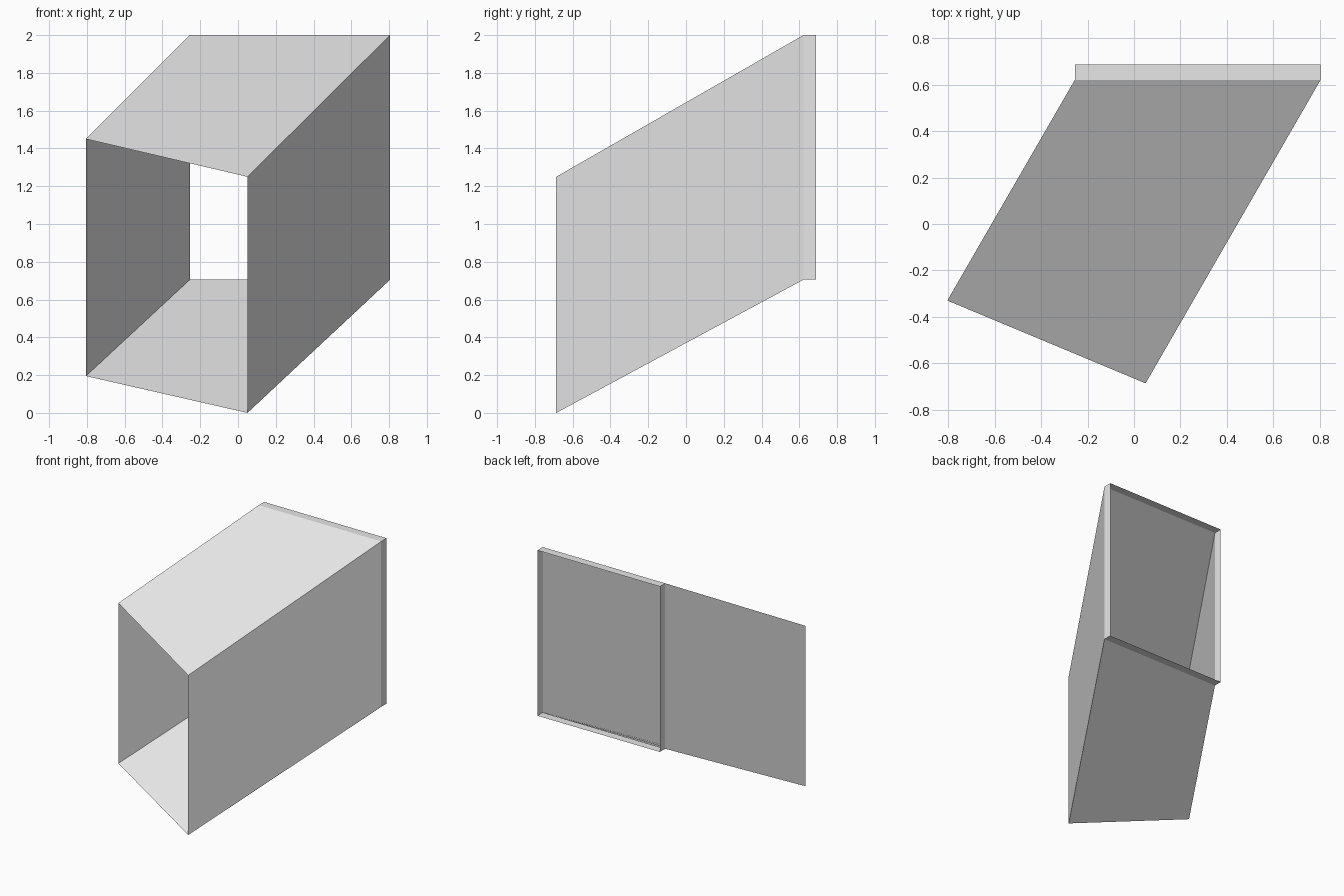
import bpy
import bmesh

cube = bpy.data.objects.get("Cube")
if cube:
    bpy.data.objects.remove(cube, do_unlink=True)

# Light grey sheet material
grey = bpy.data.materials.new("light_grey")
grey.use_nodes = True
colour = (0.8, 0.8, 0.8, 1.0)
grey.diffuse_color = colour
grey.node_tree.nodes["Principled BSDF"].inputs["Base Color"].default_value = colour


def ring(left, right):
    """Four corners of an opening; each side is (x, y, bottom, top)."""
    (lx, ly, lb, lt), (rx, ry, rb, rt) = left, right
    return [(lx, ly, lb), (rx, ry, rb), (rx, ry, rt), (lx, ly, lt)]


def sleeve(name, front, back):
    """Open four-sided sheet tube joining two rings, facing outward."""
    bm = bmesh.new()
    a = [bm.verts.new(p) for p in front]
    b = [bm.verts.new(p) for p in back]
    for i in range(4):
        j = (i + 1) % 4
        bm.faces.new((a[i], b[i], b[j], a[j]))
    mesh = bpy.data.meshes.new(name)
    bm.to_mesh(mesh)
    bm.free()
    mesh.materials.append(grey)
    obj = bpy.data.objects.new(name, mesh)
    bpy.context.collection.objects.link(obj)
    return obj


# Openings from the slanted mouth to the square rear lip
mouth = ring((-0.805, -0.33, 0.195, 1.45), (0.05, -0.687, 0.0, 1.25))
shoulder = ring((-0.255, 0.622, 0.705, 2.0), (0.805, 0.622, 0.705, 2.0))
lip = ring((-0.255, 0.688, 0.705, 2.0), (0.805, 0.688, 0.705, 2.0))

sleeve("slanted_duct", mouth, shoulder)
sleeve("rear_collar", shoulder, lip)
